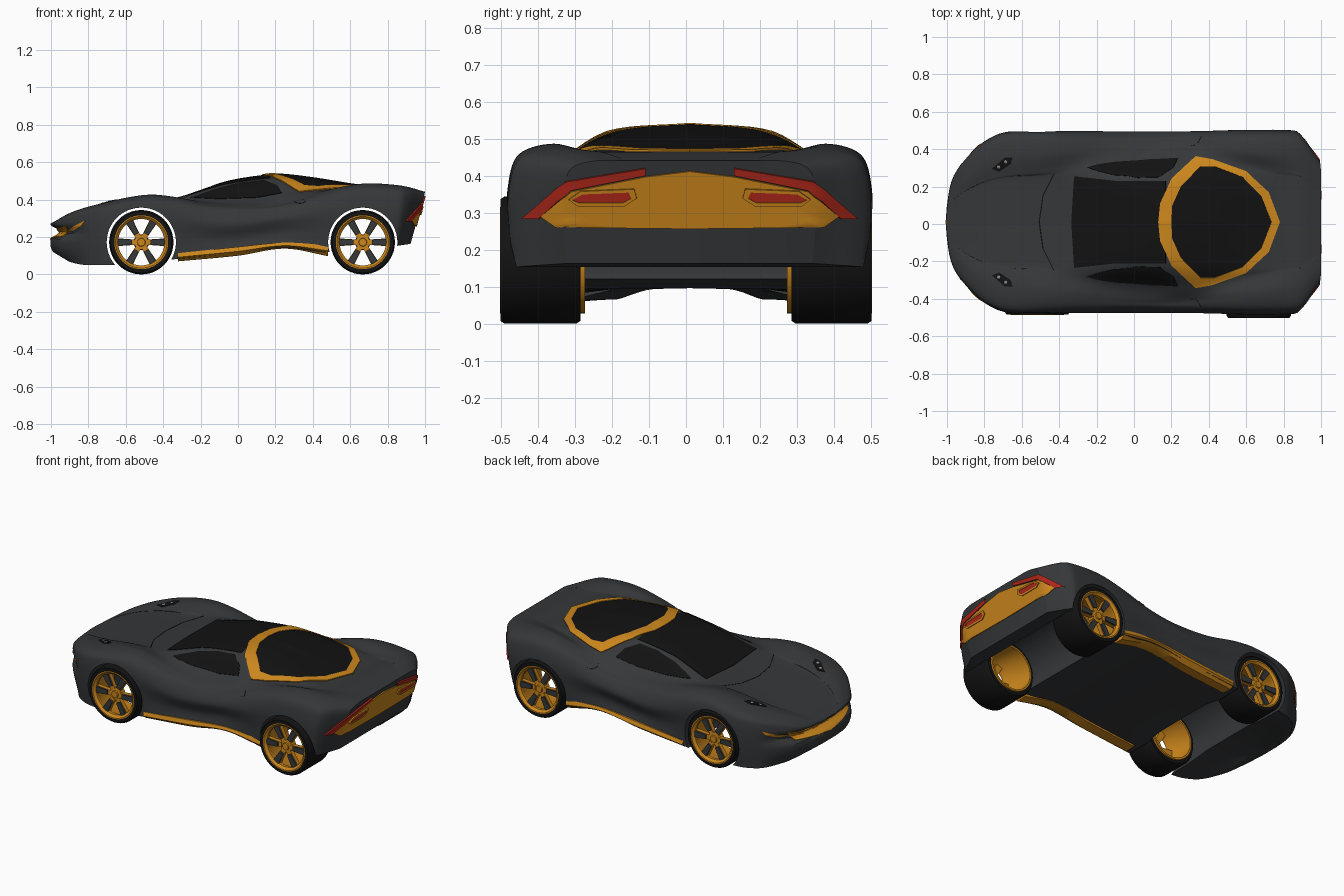
import bpy, bmesh, math
from mathutils import Vector
from mathutils.bvhtree import BVHTree

if "Cube" in bpy.data.objects:
    bpy.data.objects.remove(bpy.data.objects["Cube"])


def material(name, rgb):
    m = bpy.data.materials.new(name)
    m.diffuse_color = (*rgb, 1)
    m.use_nodes = True
    m.node_tree.nodes["Principled BSDF"].inputs["Base Color"].default_value = m.diffuse_color
    return m


PAINT = material("dark_paint", (.036, .038, .041))
BLACK = material("black", (.006, .006, .006))
ORANGE = material("orange", (.60, .24, .012))
RED = material("red", (.42, .02, .01))
LAMP = material("lamp", (.25, .25, .26))


def finish(bm, name, mat, angle=35, recalc=True):
    bmesh.ops.remove_doubles(bm, verts=bm.verts, dist=.0003)
    if recalc:
        bmesh.ops.recalc_face_normals(bm, faces=bm.faces)
    me = bpy.data.meshes.new(name)
    bm.to_mesh(me)
    bm.free()
    ob = bpy.data.objects.new(name, me)
    bpy.context.collection.objects.link(ob)
    me.materials.append(mat)
    smooth(ob, angle)
    return ob


def smooth(ob, angle=35):
    bpy.ops.object.select_all(action='DESELECT')
    ob.select_set(True)
    bpy.context.view_layer.objects.active = ob
    bpy.ops.object.shade_smooth_by_angle(angle=math.radians(angle))


def loft(bm, rings, caps=True, loop=False):
    vs = [[bm.verts.new(p) for p in r] for r in rings]
    n = len(vs[0])
    for i in range(len(vs) if loop else len(vs) - 1):
        a, b = vs[i], vs[(i + 1) % len(vs)]
        for k in range(n):
            bm.faces.new((a[k], a[(k + 1) % n], b[(k + 1) % n], b[k]))
    if caps and not loop:
        bm.faces.new(vs[0])
        bm.faces.new(vs[-1])


def curve(*keys):
    """Smooth interpolation through (x, value) keys."""
    def slope(i):
        a, b = keys[max(i - 1, 0)], keys[min(i + 1, len(keys) - 1)]
        return (b[1] - a[1]) / (b[0] - a[0])

    def f(x):
        x = min(max(x, keys[0][0]), keys[-1][0])
        i = max(j for j in range(len(keys) - 1) if keys[j][0] <= x)
        (x0, v0), (x1, v1) = keys[i], keys[i + 1]
        h = x1 - x0
        t = (x - x0) / h
        return (v0 * (1 + 2 * t) * (1 - t) ** 2 + slope(i) * h * t * (1 - t) ** 2
                + v1 * t * t * (3 - 2 * t) + slope(i + 1) * h * t * t * (t - 1))
    return f


# Body shape curves along the length: width, heights and crest positions
width = curve((-1, .06), (-.985, .17), (-.96, .25), (-.9, .335), (-.82, .415), (-.7, .475),
              (-.5, .485), (.2, .485), (.87, .487), (.92, .45), (.96, .395), (1, .34))
z_mid = curve((-1, .272), (-.9, .315), (-.75, .35), (-.5, .385), (-.33, .405), (-.2, .447), (-.1, .485),
              (0, .51), (.15, .533), (.22, .537), (.4, .517), (.6, .485), (.78, .463), (.88, .465), (1, .44))
drop = curve((-1, 0), (-.4, -.004), (-.2, .002), (-.1, .012), (.1, .02), (.3, .022), (.6, .01), (.9, 0), (1, 0))
z_base = curve((-1, .272), (-.9, .32), (-.75, .36), (-.5, .402), (-.3, .402), (-.1, .395), (.1, .405), (.25, .438),
               (.35, .447), (.6, .457), (.8, .465), (.9, .465), (1, .44))
z_fend = curve((-1, .27), (-.9, .328), (-.75, .375), (-.5, .425), (-.35, .416), (-.15, .375), (.1, .362),
               (.3, .393), (.45, .442), (.65, .484), (.85, .477), (1, .44))
z_wide = curve((-1, .253), (-.9, .28), (-.5, .34), (-.1, .27), (.3, .31), (.66, .37), (1, .36))
z_low = curve((-1, .12), (-.93, .065), (-.7, .05), (-.35, .08), (0, .115), (.25, .145), (.48, .12), (.85, .15), (1, .163))
y_base = curve((-1, .5), (-.5, .55), (-.2, .67), (.3, .7), (.7, .58), (1, .5))
y_fend = curve((-1, .7), (-.5, .75), (0, .87), (.3, .85), (.7, .75), (1, .75))
y_side = curve((-1, 1), (-.5, 1), (-.1, .95), (.2, .95), (.6, 1), (1, 1))
nose_cut = curve((.06, .06), (.13, .005), (.19, 0), (.205, .03), (.225, .05), (.245, .03), (.262, 0), (.3, 0))


def section(x):
    w, zf, zw, zl = width(x), z_fend(x), z_wide(x), z_low(x)
    key = [(0, z_mid(x)), (.46 * w, z_mid(x) - drop(x)), (y_base(x) * w, z_base(x)), (y_fend(x) * w, zf),
           (.94 * w, zf - .25 * (zf - zw)), (w, zw), (w * y_side(x), .5 * (zw + zl)), (.975 * w, zl)]
    ys = curve(*[(i, p[0]) for i, p in enumerate(key)])
    zs = curve(*[(i, p[1]) for i, p in enumerate(key)])
    half = [(ys(i / 7), zs(i / 7)) for i in range(50)]
    # floor rises to a flat centre tray
    half += [(.65 * w, max(zl, .066)), (.42 * w, max(zl, .094)), (0, max(zl, .096))]
    ring = half + [(-y, z) for y, z in half[-2:0:-1]]
    lean, dent = max(0, (x - .8) / .2), max(0, (-.8 - x) / .2)
    return [Vector((x - .28 * lean * (.44 - z) + dent * nose_cut(z), y, z)) for y, z in ring]


bm = bmesh.new()
rings = [section(-math.cos(math.pi * i / 90)) for i in range(91)]
flat = [[Vector((p.x, 0, p.z)) for p in r] for r in (rings[0], rings[-1])]
loft(bm, [flat[0]] + rings + [flat[1]], caps=False)
body = finish(bm, "body_shell", PAINT)
tree = BVHTree.FromPolygons([v.co.copy() for v in body.data.vertices], [p.vertices[:] for p in body.data.polygons])

# Wheel arches cut straight through the shell
AXLES = ((-.517, .295, .485), (.667, .285, .502))
for x, _, _ in AXLES:
    bpy.ops.mesh.primitive_cylinder_add(vertices=64, radius=.185, depth=2, location=(x, 0, .172), rotation=(math.pi / 2, 0, 0))
    cut = bpy.context.object
    cut.name = "arch_cutter"
    cut.hide_render = True
    m = body.modifiers.new("arch", 'BOOLEAN')
    m.operation, m.solver, m.object = 'DIFFERENCE', 'EXACT', cut
mesh = bpy.data.meshes.new_from_object(body.evaluated_get(bpy.context.evaluated_depsgraph_get()))
body.modifiers.clear()
body.data = mesh
for o in [o for o in bpy.data.objects if o.name.startswith("arch_cutter")]:
    bpy.data.objects.remove(o)
smooth(body)


def patch(name, A, B, mat, d, off=.004, rows=6, closed=True):
    """Panel laid on the body: outline A to outline B (or A's centre), projected along d."""
    d = Vector(d)

    def dense(P):
        ends = P[1:] + P[:1] if closed else P[1:]
        out = [Vector(a).lerp(Vector(b), k / 5) for a, b in zip(P, ends) for k in range(5)]
        return out if closed else out + [Vector(P[-1])]
    A = dense(A)
    B = dense(B) if B else [sum(A, Vector((0, 0))) / len(A)] * len(A)

    def project(q, o):
        p = Vector((0, *q)) if d.x else Vector((q[0], 0, q[1])) if d.y else Vector((*q, 0))
        hit, n, _, _ = tree.ray_cast(p - d * 3, d)
        if hit is None:
            hit, n, _, _ = tree.find_nearest(p - d)
        return hit + n * (o if n.dot(d) < 0 else -o)
    bm = bmesh.new()
    grid = [[bm.verts.new(project(a.lerp(b, min(max(j, 0), rows) / rows), off if 0 <= j <= rows else -.004))
             for a, b in zip(A, B)] for j in range(-1, rows + (2 if B[0] != B[1] else 1))]
    for r, s in zip(grid, grid[1:]):
        for k in range(len(A) if closed else len(A) - 1):
            n = (k + 1) % len(A)
            bm.faces.new((r[k], r[n], s[n], s[k]))
    bm.normal_update()
    bmesh.ops.reverse_faces(bm, faces=[f for f in bm.faces if f.normal.dot(d) > 0])
    return finish(bm, name, mat, recalc=False)


def sym(P):
    return P + [(x, -y) for x, y in P[-2:0:-1]]


DOWN, FWD, BACK = (0, 0, -1), (1, 0, 0), (-1, 0, 0)
# Glass and roof hoop
patch("windscreen", [(-.32, -.245), (-.1, -.22), (.17, -.22), (.17, .22), (-.1, .22), (-.32, .245), (-.335, 0)],
      None, BLACK, DOWN, .003, 12)
outer = sym([(.13, 0), (.14, .1), (.2, .23), (.33, .35), (.42, .335), (.6, .27), (.72, .16), (.78, 0)])
inner = sym([(.2, 0), (.205, .09), (.25, .19), (.355, .295), (.43, .295), (.58, .24), (.68, .14), (.735, 0)])
patch("roof_hoop", outer, inner, ORANGE, DOWN, .006)
patch("rear_glass", inner, None, BLACK, DOWN, .003, 12)
patch("hood_seam", [(-.43, -.26), (-.49, -.14), (-.51, 0), (-.49, .14), (-.43, .26)],
      [(-.424, -.26), (-.484, -.14), (-.504, 0), (-.484, .14), (-.424, .26)], BLACK, DOWN, .001, 1, False)

# Nose band and tail panel
patch("nose_band", [(-.31, .262), (-.22, .246), (0, .242), (.22, .246), (.31, .262), (.26, .2), (0, .185), (-.26, .2)],
      None, ORANGE, FWD, .006, 10)
patch("tail_panel", [(-.40, .29), (-.36, .262), (0, .258), (.36, .262), (.40, .29), (.32, .358), (.12, .398), (0, .413),
                     (-.12, .398), (-.32, .358)], None, ORANGE, BACK, .007, 12)

for s in (-1, 1):
    side = "right" if s < 0 else "left"
    m = lambda P: [(s * y, z) for y, z in P]
    into = (0, -s, 0)
    patch(side + "_tail_strip", m([(.45, .285), (.335, .385), (.12, .421)]), m([(.405, .285), (.32, .362), (.12, .402)]),
          RED, BACK, .009, 4, False)
    lens = m([(.165, .358), (.29, .353), (.318, .338), (.3, .33), (.18, .33), (.158, .342)])
    rim = m([(.15, .367), (.295, .361), (.327, .338), (.303, .321), (.175, .321), (.143, .342)])
    patch(side + "_tail_lamp_rim", rim, lens, ORANGE, BACK, .014, 2)
    patch(side + "_tail_lamp", lens, None, RED, BACK, .011, 4)
    patch(side + "_side_window", [(-.25, .41), (-.1, .462), (.02, .49), (.14, .503), (.21, .475), (.235, .435), (.1, .41),
                                  (-.1, .403)], None, BLACK, into, .003, 8)
    patch(side + "_nose_strip", [(-.91, .235), (-.87, .262), (-.815, .288), (-.835, .262), (-.88, .234)], None, ORANGE, into, .003, 3)
    oval = [(.33 + .03 * math.cos(a * .785), .39 + .011 * math.sin(a * .785)) for a in range(8)]
    patch(side + "_filler_cap", oval, None, PAINT, into, .003, 3)
    # Headlamp recess with two round lenses
    patch(side + "_headlamp", [(-.76, s * .285), (-.72, s * .27), (-.66, s * .31), (-.65, s * .345), (-.69, s * .345)],
          None, BLACK, DOWN, .003, 3)
    for k, (x, y) in enumerate(((-.722, .296), (-.684, .323))):
        z = tree.ray_cast(Vector((x, s * y, 2)), Vector(DOWN))[0].z - .007
        bpy.ops.mesh.primitive_uv_sphere_add(segments=16, ring_count=8, radius=.014, location=(x, s * y, z))
        bpy.context.object.name = f"{side}_lens_{k + 1}"
        bpy.context.object.data.materials.append(LAMP)
    # Sill blade under the door
    lo = curve((-.32, .07), (0, .10), (.25, .138), (.48, .098))
    hi = curve((-.32, .114), (0, .147), (.25, .17), (.48, .156))
    bm = bmesh.new()
    loft(bm, [[(x, s * y, z) for y, z in ((.476, hi(x)), (.484, .5 * (lo(x) + hi(x))), (.455, lo(x)), (.39, lo(x) + .004), (.39, hi(x)))]
              for x in [-.32 + .8 * i / 24 for i in range(25)]])
    finish(bm, side + "_sill", ORANGE)

# Shell and trim sit slightly off the wheel centre line
for o in bpy.data.objects:
    o.location.y += .01


def lathe(name, prof, x, mat, n=48):
    bm = bmesh.new()
    loft(bm, [[(x + r * math.cos(a), y, .172 + r * math.sin(a)) for r, y in prof]
              for a in [2 * math.pi * i / n for i in range(n)]], loop=True)
    return finish(bm, name, mat)


def spokes(name, x, r0, r1, w0, w1, ya, yb, mat):
    bm = bmesh.new()
    for k in range(6):
        a = k * math.pi / 3
        u, v = Vector((math.cos(a), 0, math.sin(a))), Vector((-math.sin(a), 0, math.cos(a)))
        loft(bm, [[Vector((x, y, .172)) + u * r + v * (w * t) for t, y in ((-1, ya), (1, ya), (1, yb), (-1, yb))]
                  for r, w in ((r0, w0), (r1, w1))])
    return finish(bm, name, mat)


# Wheels
for (x, a, b), end in zip(AXLES, ("front", "rear")):
    for s in (-1, 1):
        n = f"{end}_{'right' if s < 0 else 'left'}_"
        P = lambda pts: [(r, s * y) for r, y in pts]
        lathe(n + "tyre", P([(.142, a), (.164, a), (.172, a + .012), (.172, b - .012), (.164, b), (.142, b)]), x, BLACK)
        lathe(n + "rim", P([(.144, b + .001), (.138, b + .001), (.124, b - .012), (.124, b - .03), (.133, b - .045),
                            (.133, a - .012), (.144, a - .012)]), x, ORANGE)
        lathe(n + "hub", P([(0, b - .012), (.02, b - .012), (.022, b - .02), (.038, b - .022), (.042, b - .06), (0, b - .06)]), x, ORANGE, 24)
        spokes(n + "spokes", x, .03, .13, .014, .021, s * (b - .045), s * (b - .02), ORANGE)
        spokes(n + "spoke_caps", x, .05, .126, .013, .019, s * (b - .03), s * (b - .01), PAINT)
